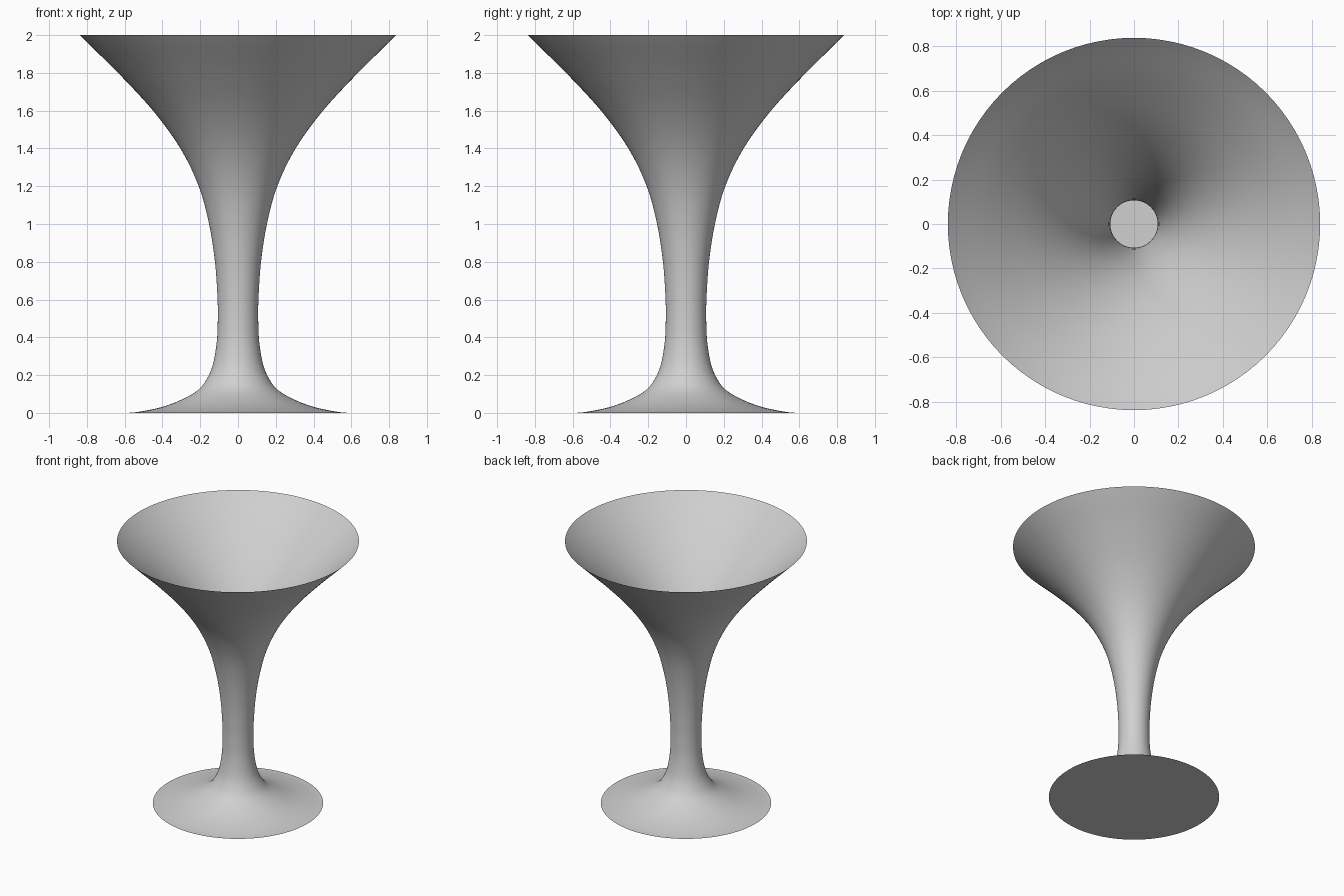
import bpy, bmesh, math

if "Cube" in bpy.data.objects:
    bpy.data.objects.remove(bpy.data.objects["Cube"])

SEGMENTS = 96
STEPS = 4

# one flat grey
grey = bpy.data.materials.new("light grey")
grey.diffuse_color = (0.63, 0.63, 0.63, 1)
grey.use_nodes = True
grey.node_tree.nodes["Principled BSDF"].inputs["Base Color"].default_value = grey.diffuse_color

# (radius, height) from foot edge up the stem to the flared rim
PROFILE = [(0.59, 0.0), (0.53, 0.005), (0.415, 0.028), (0.31, 0.065),
           (0.215, 0.118), (0.165, 0.18), (0.132, 0.26), (0.112, 0.38),
           (0.107, 0.5), (0.109, 0.62), (0.122, 0.8), (0.153, 1.0),
           (0.208, 1.2), (0.305, 1.4), (0.45, 1.6), (0.635, 1.8),
           (0.785, 1.947), (0.838, 2.0)]


def smooth_profile(pts):
    """Catmull-Rom curve through the profile points."""
    out = []
    for i in range(len(pts) - 1):
        a, b = pts[max(i - 1, 0)], pts[i]
        c, d = pts[i + 1], pts[min(i + 2, len(pts) - 1)]
        for s in range(STEPS):
            t = s / STEPS
            out.append(tuple(
                0.5 * (2 * b[k] + (c[k] - a[k]) * t
                       + (2 * a[k] - 5 * b[k] + 4 * c[k] - d[k]) * t ** 2
                       + (3 * b[k] - a[k] - 3 * c[k] + d[k]) * t ** 3)
                for k in (0, 1)))
    return out + [pts[-1]]


# goblet: thin lathed shell, hollow down through the stem, closed by the base
bm = bmesh.new()
rings = []
for r, z in smooth_profile(PROFILE):
    rings.append([bm.verts.new((r * math.cos(2 * math.pi * i / SEGMENTS),
                                r * math.sin(2 * math.pi * i / SEGMENTS),
                                max(z, 0))) for i in range(SEGMENTS)])
for low, high in zip(rings, rings[1:]):
    for i in range(SEGMENTS):
        j = (i + 1) % SEGMENTS
        bm.faces.new((low[i], low[j], high[j], high[i]))

# flat base disc
bm.faces.new(rings[0][::-1])

mesh = bpy.data.meshes.new("goblet")
bm.to_mesh(mesh)
bm.free()
mesh.materials.append(grey)
goblet = bpy.data.objects.new("goblet", mesh)
bpy.context.collection.objects.link(goblet)
bpy.context.view_layer.objects.active = goblet
goblet.select_set(True)
bpy.ops.object.shade_smooth_by_angle(angle=math.radians(40))
